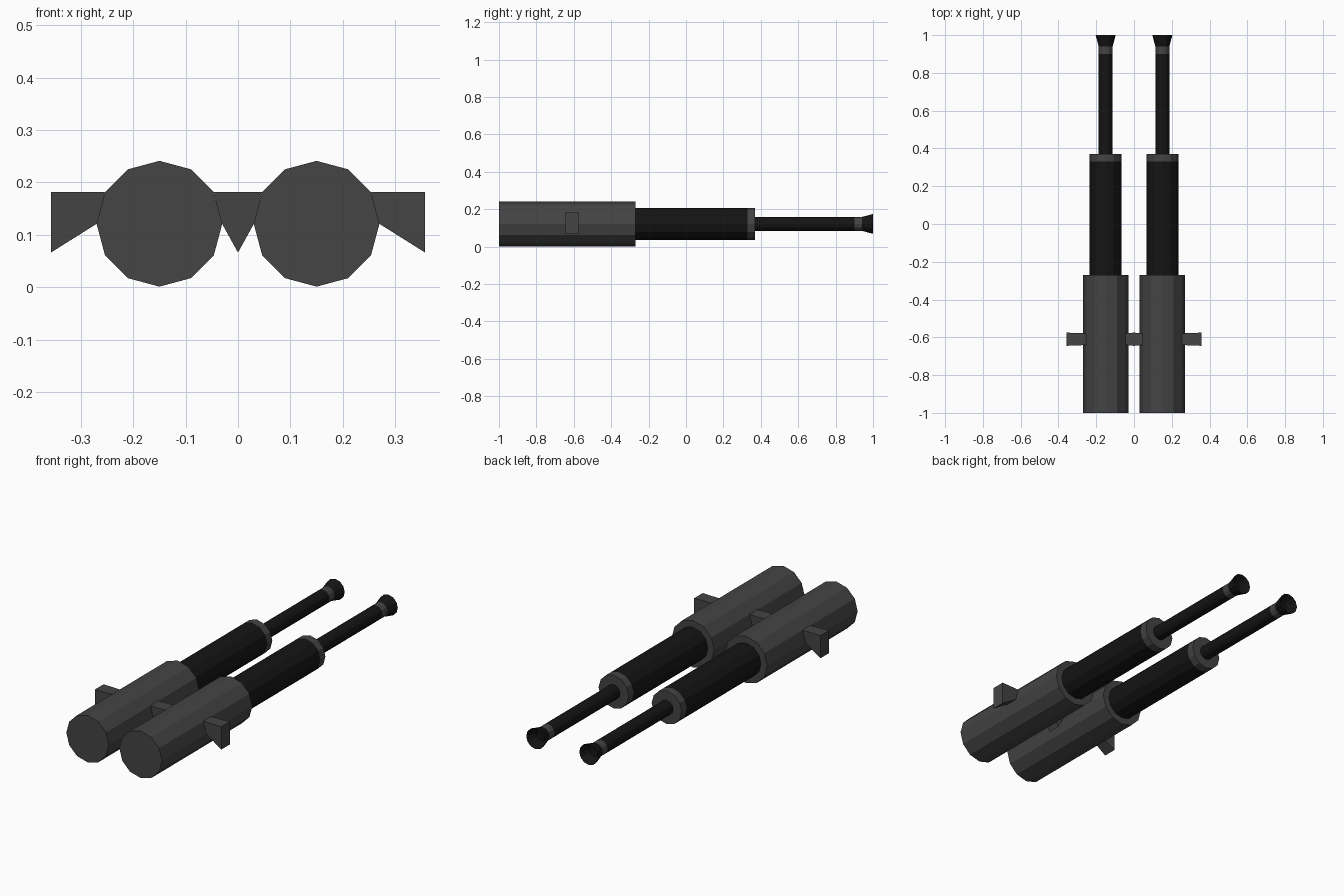
import bpy, bmesh, math

if "Cube" in bpy.data.objects:
    bpy.data.objects.remove(bpy.data.objects["Cube"])

SIDES = 12
AXIS_Z = 0.121


def material(name, v):
    m = bpy.data.materials.new(name)
    m.diffuse_color = (v, v, v, 1)
    m.use_nodes = True
    m.node_tree.nodes["Principled BSDF"].inputs["Base Color"].default_value = m.diffuse_color
    return m


GREY = material("dark_grey", 0.058)
BLACK = material("black", 0.007)


def finish(name, bm, mat):
    bmesh.ops.remove_doubles(bm, verts=bm.verts, dist=1e-5)
    bmesh.ops.recalc_face_normals(bm, faces=bm.faces)
    me = bpy.data.meshes.new(name)
    bm.to_mesh(me)
    bm.free()
    me.materials.append(mat)
    ob = bpy.data.objects.new(name, me)
    bpy.context.collection.objects.link(ob)


def lathe(name, cx, profile, mat):
    """Sweep (y, radius) points round the barrel axis; radius 0 closes an end."""
    bm = bmesh.new()
    rings = []
    for y, r in profile:
        if r == 0:
            rings.append(None)
            continue
        angles = [2 * math.pi * i / SIDES for i in range(SIDES)]
        rings.append([bm.verts.new((cx + r * math.sin(a), y, AXIS_Z + r * math.cos(a)))
                      for a in angles])
    for a, b in zip(rings, rings[1:]):
        if a is None or b is None:
            bm.faces.new(a or b)
            continue
        for i in range(SIDES):
            j = (i + 1) % SIDES
            bm.faces.new((a[i], a[j], b[j], b[i]))
    finish(name, bm, mat)


def lug(name, section):
    """Extrude an (x, z, half width) section along y."""
    bm = bmesh.new()
    ends = [[bm.verts.new((x, -0.61 + s * w, z)) for x, z, w in section] for s in (-1, 1)]
    n = len(section)
    for e in ends:
        bm.faces.new(e)
    for i in range(n):
        j = (i + 1) % n
        bm.faces.new((ends[0][i], ends[0][j], ends[1][j], ends[1][i]))
    finish(name, bm, GREY)


# Two guns, each a stack of coaxial parts
for side, s in (("left", -1), ("right", 1)):
    cx = 0.15 * s
    lathe(side + "_breech", cx, [(-1, 0), (-1, 0.12), (-0.27, 0.12), (-0.27, 0.085)], GREY)
    lathe(side + "_sleeve", cx, [(-0.27, 0.085), (0.33, 0.085)], BLACK)
    lathe(side + "_sleeve_collar", cx, [(0.33, 0.085), (0.37, 0.085), (0.37, 0.037)], GREY)
    lathe(side + "_barrel", cx, [(0.37, 0.037), (0.9, 0.037)], BLACK)
    lathe(side + "_muzzle_ring", cx, [(0.9, 0.037), (0.94, 0.037)], GREY)
    lathe(side + "_muzzle_flare", cx,
          [(0.94, 0.037), (1, 0.053), (0.95, 0.03), (0.95, 0)], BLACK)
    # Outer mounting lug
    lug(side + "_outer_lug", [(s * 0.357, 0.182, 0.035), (s * 0.357, 0.066, 0.035),
                              (s * 0.268, 0.122, 0.031), (s * 0.254, 0.182, 0.031)])

# Wedge joining the two breeches
lug("centre_lug", [(-0.046, 0.182, 0.031), (0, 0.182, 0.035), (0.046, 0.182, 0.031),
                   (0.031, 0.122, 0.031), (0, 0.066, 0.035), (-0.031, 0.122, 0.031)])
